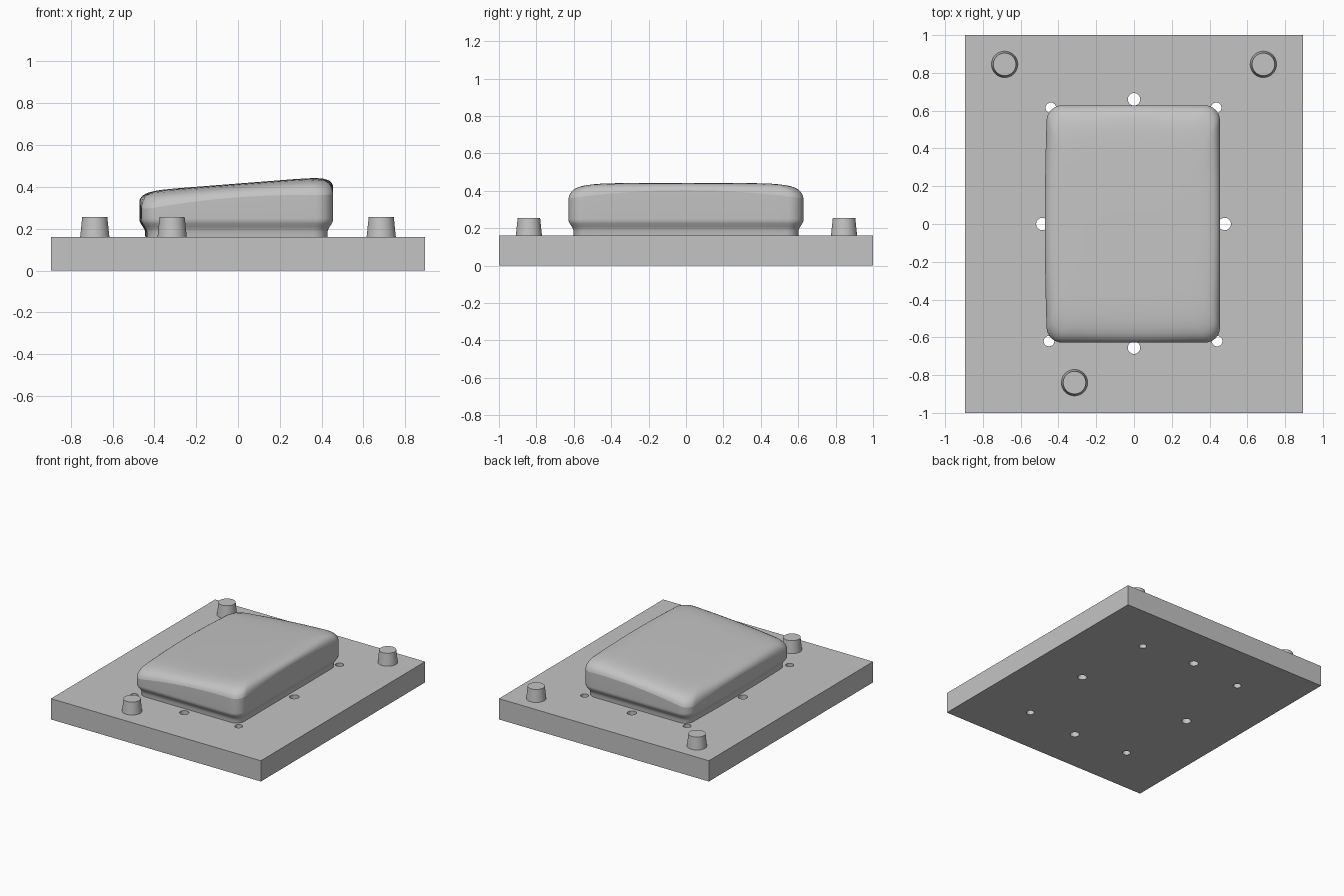
import bpy, bmesh, math

cube = bpy.data.objects.get("Cube")
if cube:
    bpy.data.objects.remove(cube, do_unlink=True)

grey = bpy.data.materials.new("plain grey")
grey.use_nodes = True
COLOUR = (0.55, 0.55, 0.55, 1)
grey.diffuse_color = COLOUR
grey.node_tree.nodes["Principled BSDF"].inputs["Base Color"].default_value = COLOUR

PLATE_TOP = 0.16


def activate(ob):
    bpy.ops.object.select_all(action='DESELECT')
    ob.select_set(True)
    bpy.context.view_layer.objects.active = ob


def smooth(ob, degrees):
    activate(ob)
    bpy.ops.object.shade_smooth_by_angle(angle=math.radians(degrees))


def finish(bm, name):
    bmesh.ops.recalc_face_normals(bm, faces=bm.faces)
    me = bpy.data.meshes.new(name)
    bm.to_mesh(me)
    bm.free()
    me.materials.append(grey)
    ob = bpy.data.objects.new(name, me)
    bpy.context.collection.objects.link(ob)
    return ob


def add_cone(bm, x, y, z0, z1, r0, r1):
    made = bmesh.ops.create_cone(bm, cap_ends=True, segments=40,
                                 radius1=r0, radius2=r1, depth=z1 - z0)
    bmesh.ops.translate(bm, verts=made["verts"], vec=(x, y, (z0 + z1) / 2))


# Base plate
bm = bmesh.new()
bmesh.ops.create_cube(bm, size=1)
bmesh.ops.scale(bm, vec=(1.79, 2, PLATE_TOP), verts=bm.verts)
bmesh.ops.translate(bm, vec=(0, 0, PLATE_TOP / 2), verts=bm.verts)
plate = finish(bm, "base_plate")

# Through holes around the pad
bm = bmesh.new()
for x, y in ((0, 0.66), (0, -0.655), (0.48, 0), (-0.485, 0)):
    add_cone(bm, x, y, -0.1, 0.3, 0.033, 0.033)
for x, y in ((-0.44, 0.615), (0.435, 0.615), (-0.45, -0.62), (0.44, -0.62)):
    add_cone(bm, x, y, -0.1, 0.3, 0.028, 0.028)
cutter = finish(bm, "hole_cutter")
cutter.hide_render = True
cut = plate.modifiers.new("holes", 'BOOLEAN')
cut.operation = 'DIFFERENCE'
cut.solver = 'EXACT'
cut.object = cutter
activate(plate)
bpy.ops.object.modifier_apply(modifier=cut.name)
bpy.data.objects.remove(cutter, do_unlink=True)
smooth(plate, 30)

# Tapered locating pins
for name, x, y in (("back_right_pin", -0.685, 0.845),
                   ("back_left_pin", 0.685, 0.845),
                   ("front_pin", -0.315, -0.84)):
    bm = bmesh.new()
    add_cone(bm, x, y, PLATE_TOP - 0.01, 0.255, 0.071, 0.06)
    smooth(finish(bm, name), 30)

# Cushion-shaped pad
HX, HY = 0.4575, 0.628


def outline(hx, hy, r, arc=8, side=14):
    """Rounded rectangle with evenly divided sides."""
    pts = []
    corners = ((1, 1), (-1, 1), (-1, -1), (1, -1))
    for k, (sx, sy) in enumerate(corners):
        for i in range(arc + 1):
            a = math.pi / 2 * (k + i / arc)
            pts.append((sx * (hx - r) + r * math.cos(a),
                        sy * (hy - r) + r * math.sin(a)))
        nx, ny = corners[(k + 1) % 4]
        a = math.pi / 2 * (k + 1)
        x0, y0 = pts[-1]
        x1 = nx * (hx - r) + r * math.cos(a)
        y1 = ny * (hy - r) + r * math.sin(a)
        for i in range(1, side):
            t = i / side
            pts.append((x0 + (x1 - x0) * t, y0 + (y1 - y0) * t))
    return pts


def crease_z(x, y):
    return 0.35 + 0.075 * x - 0.125 * x * x + 0.045 * (1 - (y / HY) ** 2)


def top_z(x):
    return 0.416 + 0.078 * x


def place(x, y):
    """Right-hand wall bows gently outwards."""
    bow = 0.012 * max(0, -x / HX) * (1 - (y / HY) ** 2)
    return x - 0.0025 - bow, y


bm = bmesh.new()
rings = []


def add_ring(inset_x, inset_y, radius, height):
    ring = []
    for p in outline(HX - inset_x, HY - inset_y, radius):
        x, y = place(*p)
        ring.append(bm.verts.new((x, y, height(x, y))))
    rings.append(ring)


# Waisted foot and straight wall
for z, inset in ((0.155, 0.028), (0.185, 0.027), (0.198, 0.023),
                 (0.21, 0.016), (0.225, 0.006), (0.236, 0.001), (0.25, 0)):
    add_ring(inset, inset, 0.08 - inset / 2, lambda x, y: z)

# Crown, rising from the curved crease to the sloping top
crease_index = len(rings)
for d, s in ((0, 0), (0.005, 0.2), (0.015, 0.38), (0.03, 0.55), (0.05, 0.68),
             (0.08, 0.8), (0.12, 0.89), (0.17, 0.95), (0.24, 0.985), (0.33, 1)):
    add_ring(d * 0.6, d, 0.08 + d * 0.2,
             lambda x, y: crease_z(x, y) + s * (top_z(x) - crease_z(x, y)))

count = len(rings[0])
for low, high in zip(rings, rings[1:]):
    for i in range(count):
        j = (i + 1) % count
        bm.faces.new((low[i], low[j], high[j], high[i]))
bm.faces.new(rings[-1])
bm.faces.new(rings[0][::-1])
crease = rings[crease_index]
for i in range(count):
    bm.edges.get((crease[i], crease[(i + 1) % count])).smooth = False
smooth(finish(bm, "pad"), 45)
